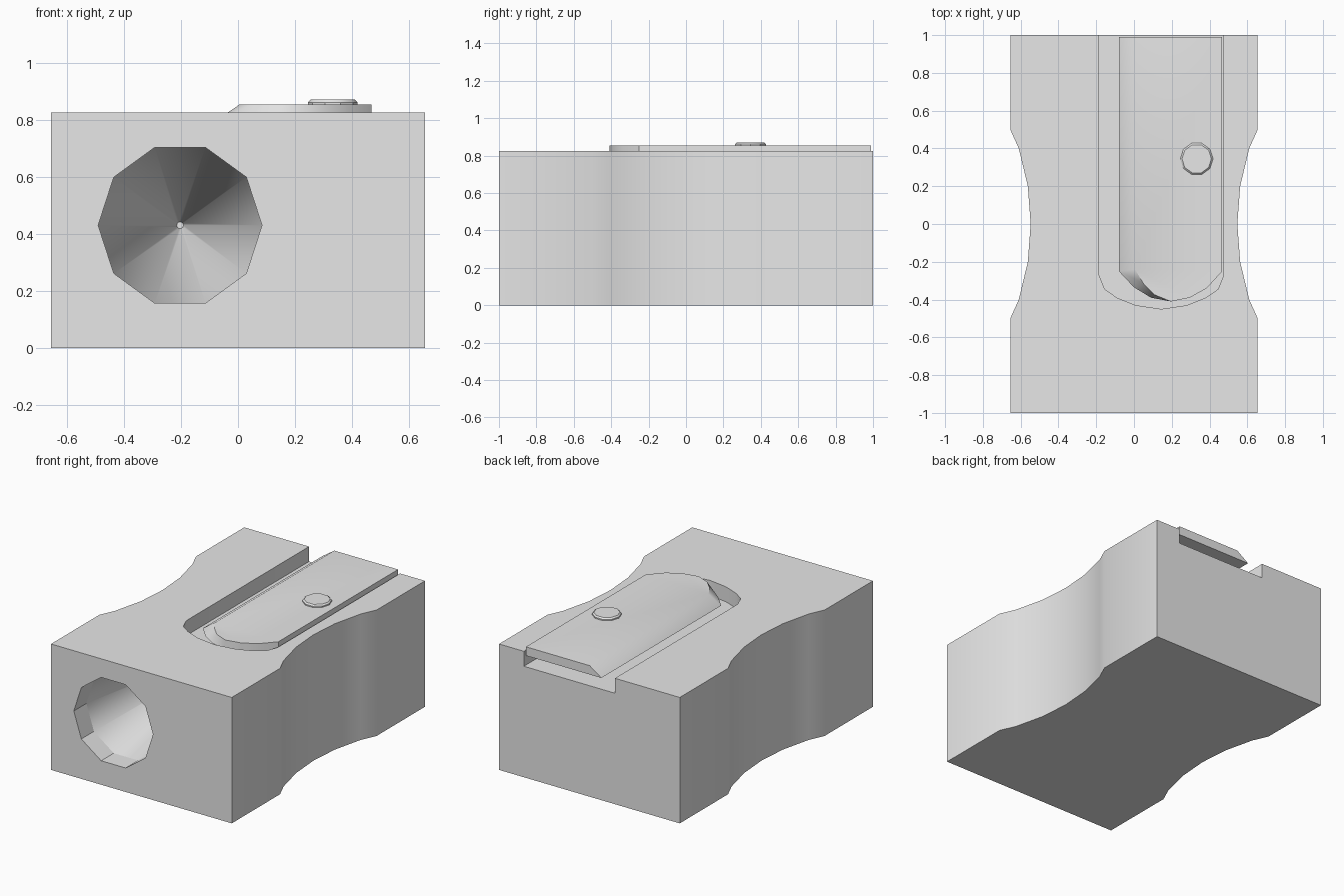
import bpy
import bmesh
from math import cos, sin, radians, tau

cube = bpy.data.objects.get("Cube")
if cube:
    bpy.data.objects.remove(cube, do_unlink=True)

grey = bpy.data.materials.new("light grey")
grey.use_nodes = True
grey.diffuse_color = (0.8, 0.8, 0.8, 1)
grey.node_tree.nodes["Principled BSDF"].inputs["Base Color"].default_value = grey.diffuse_color


def loft(name, rings):
    """Closed solid through rings that have equal point counts."""
    bm = bmesh.new()
    loops = [[bm.verts.new(p) for p in ring] for ring in rings]
    for a, b in zip(loops, loops[1:]):
        for i in range(len(a)):
            j = (i + 1) % len(a)
            bm.faces.new((a[i], a[j], b[j], b[i]))
    bm.faces.new(loops[0][::-1])
    bm.faces.new(loops[-1])
    bmesh.ops.recalc_face_normals(bm, faces=bm.faces)
    mesh = bpy.data.meshes.new(name)
    bm.to_mesh(mesh)
    bm.free()
    mesh.materials.append(grey)
    obj = bpy.data.objects.new(name, mesh)
    bpy.context.collection.objects.link(obj)
    return obj


def at_height(outline, z):
    return [(x, y, z) for x, y in outline]


def circle(radius, sides=10):
    return [(radius * cos(tau * i / sides), radius * sin(tau * i / sides)) for i in range(sides)]


def select_only(obj):
    bpy.ops.object.select_all(action="DESELECT")
    obj.select_set(True)
    bpy.context.view_layer.objects.active = obj


def smooth(obj, angle):
    select_only(obj)
    bpy.ops.object.shade_smooth_by_angle(angle=radians(angle))


def cut(obj, cutter):
    mod = obj.modifiers.new("cut", "BOOLEAN")
    mod.operation = "DIFFERENCE"
    mod.solver = "EXACT"
    mod.object = cutter
    select_only(obj)
    bpy.ops.object.modifier_apply(modifier=mod.name)
    bpy.data.objects.remove(cutter, do_unlink=True)


# Body block with finger grips, mirrored across both axes
grip = [(0.655, 1), (0.655, 0.5), (0.61, 0.4), (0.562, 0.2)]
side = grip + [(0.547, 0)] + [(x, -y) for x, y in reversed(grip)]
outline = side + [(-x, y) for x, y in reversed(side)]
body = loft("body", [at_height(outline, 0), at_height(outline, 0.825)])

# Round-ended blade recess, open at the back
half_arc = [(0.33, -0.27), (0.3, -0.345), (0.235, -0.39), (0.135, -0.43)]
arc = half_arc + [(0, -0.45)] + [(-x, y) for x, y in reversed(half_arc)]
recess = [(x + 0.145, y) for x, y in [(0.33, 1.1)] + arc + [(-0.33, 1.1)]]
cut(body, loft("recess_cutter", [at_height(recess, 0.727), at_height(recess, 1)]))

# Pencil hole: short straight collar, then a long cone
HOLE_X, HOLE_Z, COLLAR = -0.203, 0.43, -0.87
hole = [[(HOLE_X + x, y, HOLE_Z + z) for x, z in circle(r)]
        for y, r in ((-1.1, 0.287), (COLLAR, 0.287), (0.55, 0.012))]
cut(body, loft("hole_cutter", hole))
smooth(body, 40)
for face in body.data.polygons:
    x, y, z = face.center
    if y < COLLAR and abs(face.normal.y) < 0.1 and abs(x - HOLE_X) < 0.3 and 0.1 < z < 0.72:
        face.use_smooth = False

# Blade with a slanted cutting edge that fades out around the rounded tip
edge = [(-0.08, 0.99), (-0.08, -0.25), (0, -0.335), (0.09, -0.39)]
rest = [(0.195, -0.41), (0.295, -0.39), (0.385, -0.34), (0.467, -0.25), (0.467, 0.99)]
upper = [(0.005, 0.99), (0.005, -0.24), (0.05, -0.315), (0.11, -0.375)]
blade = loft("blade", [at_height(edge + rest, 0.795), at_height(upper + rest, 0.853)])
smooth(blade, 42)

# Screw with a shaft into the body and a chamfered head
profile = [(0.045, 0.6), (0.045, 0.85), (0.087, 0.85), (0.087, 0.861), (0.078, 0.87)]
screw = loft("screw", [[(0.332 + x, 0.345 + y, z) for x, y in circle(r)] for r, z in profile])
smooth(screw, 30)
